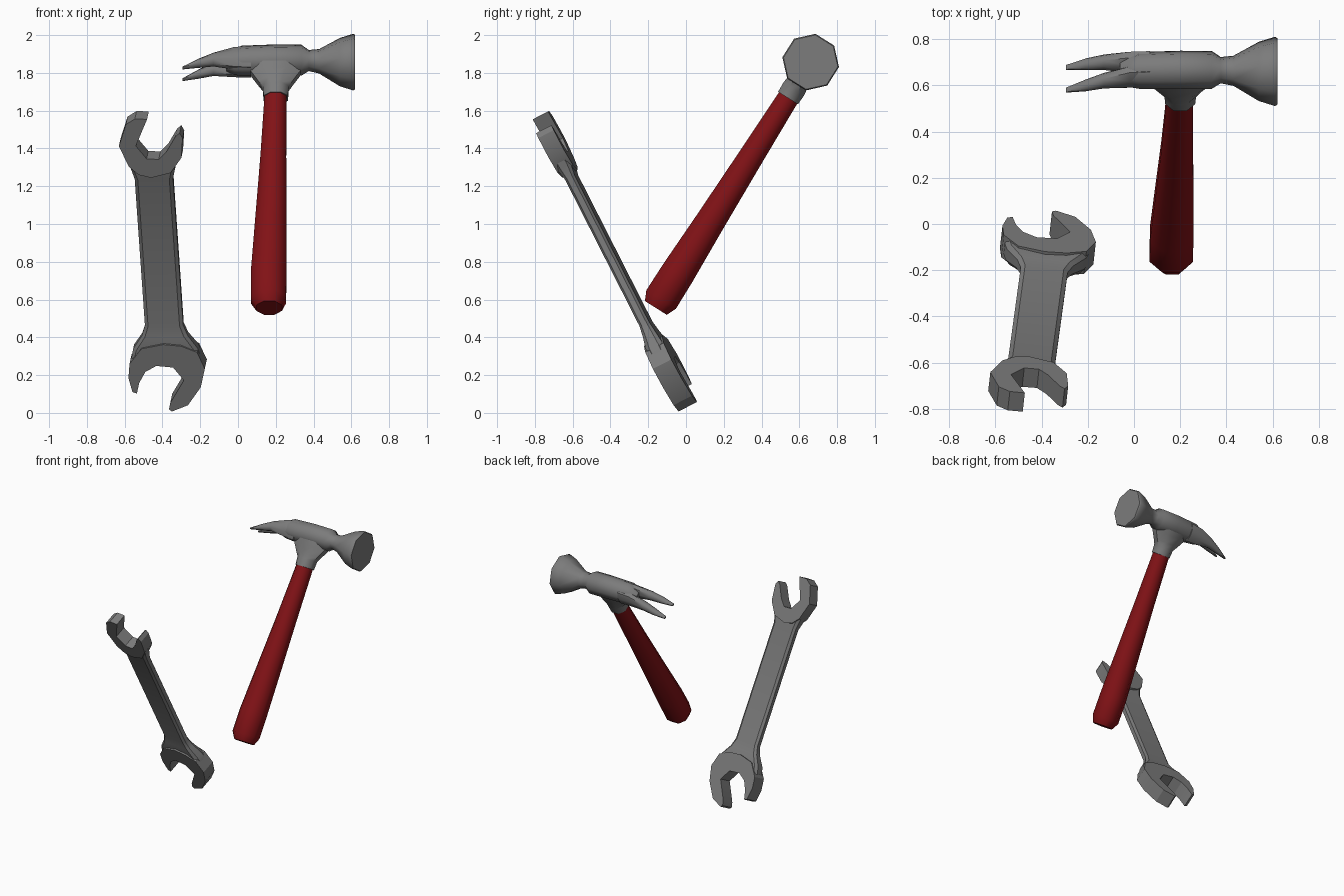
import bpy, bmesh, math
from mathutils import Vector

if "Cube" in bpy.data.objects:
    bpy.data.objects.remove(bpy.data.objects["Cube"])


def material(name, rgb):
    m = bpy.data.materials.new(name)
    m.use_nodes = True
    m.diffuse_color = (*rgb, 1)
    m.node_tree.nodes["Principled BSDF"].inputs["Base Color"].default_value = (*rgb, 1)
    return m


STEEL = material("grey steel", (0.2, 0.2, 0.2))
RED = material("red grip", (0.22, 0.006, 0.008))


def finish(bm, name, mat, angle):
    bmesh.ops.recalc_face_normals(bm, faces=bm.faces)
    me = bpy.data.meshes.new(name)
    bm.to_mesh(me)
    bm.free()
    me.materials.append(mat)
    ob = bpy.data.objects.new(name, me)
    bpy.context.collection.objects.link(ob)
    bpy.ops.object.select_all(action='DESELECT')
    ob.select_set(True)
    bpy.context.view_layer.objects.active = ob
    bpy.ops.object.shade_smooth_by_angle(angle=math.radians(angle))
    return ob


def loft(bm, rings):
    """Skin a list of equal-length point rings and cap both ends."""
    loops = [[bm.verts.new(p) for p in ring] for ring in rings]
    n = len(loops[0])
    for a, b in zip(loops, loops[1:]):
        for i in range(n):
            j = (i + 1) % n
            bm.faces.new((a[i], a[j], b[j], b[i]))
    bm.faces.new(loops[0])
    bm.faces.new(loops[-1])


def octagon(centre, a, b):
    """Eight-sided ring with half-axes a and b, flats facing the axes."""
    angles = [math.radians(22.5 + 45 * i) for i in range(8)]
    return [centre + a * math.cos(t) + b * math.sin(t) for t in angles]


# ---------------- Hammer ----------------
HO = Vector((0, 0.66, 1.857))
X = Vector((1, 0, 0))
U = Vector((0, 0.533, 0.846))       # up along the handle
W = Vector((0, 0.846, -0.533))      # across the head


def hp(x, u, w=0.0):
    return HO + X * x + U * u + W * w


# Head body, neck and striking face: (x, u centre, u radius, w radius)
bm = bmesh.new()
body = [(-0.06, -0.005, 0.045, 0.05), (-0.02, 0.002, 0.070, 0.07),
        (0.02, 0.008, 0.082, 0.08), (0.20, 0.012, 0.085, 0.084),
        (0.335, 0.012, 0.083, 0.084), (0.375, 0.010, 0.056, 0.058),
        (0.43, 0.005, 0.066, 0.066), (0.54, 0.0, 0.130, 0.130),
        (0.61, 0.0, 0.152, 0.152), (0.62, 0.0, 0.146, 0.146)]
loft(bm, [octagon(hp(x, u), U * ru, W * rw) for x, u, ru, rw in body])
finish(bm, "hammer_head", STEEL, 50)

# Pair of claws curving down: (x, u centre, w centre, u radius, w radius)
claw = [(0.07, 0.006, 0.036, 0.072, 0.042), (-0.02, 0.004, 0.038, 0.066, 0.040),
        (-0.13, -0.010, 0.047, 0.038, 0.033), (-0.21, -0.038, 0.054, 0.024, 0.026),
        (-0.295, -0.070, 0.058, 0.006, 0.012)]
bm = bmesh.new()
for side in (-1, 1):
    loft(bm, [octagon(hp(x, u, side * w + 0.006), U * ru, W * rw)
              for x, u, w, ru, rw in claw])
finish(bm, "hammer_claws", STEEL, 50)

# Socket flaring up into the head: (u, x centre, x radius, w radius)
socket = [(-0.225, 0.20, 0.070, 0.067), (-0.165, 0.20, 0.074, 0.070),
          (-0.13, 0.198, 0.100, 0.064), (-0.07, 0.198, 0.142, 0.068),
          (0.0, 0.185, 0.175, 0.074)]
bm = bmesh.new()
loft(bm, [octagon(hp(x, u), X * rx, W * rw) for u, x, rx, rw in socket])
finish(bm, "hammer_socket", STEEL, 50)

# Tapered handle leaning slightly sideways: (u, x centre, x radius, w radius)
grip = [(-0.20, 0.199, 0.062, 0.061), (-0.60, 0.187, 0.074, 0.072),
        (-1.00, 0.174, 0.090, 0.085), (-1.32, 0.163, 0.102, 0.098),
        (-1.485, 0.161, 0.101, 0.100), (-1.538, 0.165, 0.074, 0.074)]
bm = bmesh.new()
loft(bm, [octagon(hp(x, u), X * rx, W * rw) for u, x, rx, rw in grip])
finish(bm, "hammer_handle", RED, 50)

# ---------------- Wrench ----------------
WO = Vector((-0.415, -0.394, 0.83))
D = Vector((0.062, 0.452, -0.89)).normalized()            # down the shaft
S = X - Vector((0, 0.89, 0.452)) * 0.10
S = (S - D * S.dot(D)).normalized()                       # across the shaft
N = S.cross(D)                                            # through the thickness


def wp(s, t, n=0.0):
    return WO + S * s - D * t * 0.985 + N * n


# Shaft with chamfered edges and flared neck: (t, half width, half thickness)
shaft = [(0.585, 0.130, 0.041), (0.54, 0.118, 0.040), (0.475, 0.102, 0.028),
         (-0.41, 0.102, 0.028), (-0.47, 0.122, 0.036), (-0.545, 0.172, 0.048),
         (-0.60, 0.185, 0.048)]
bm = bmesh.new()
rings = []
for t, h, k in shaft:
    c, e = h - 0.018, k * 0.55
    rings.append([wp(s, t, n) for s, n in (
        (h, -e), (h, e), (c, k), (-c, k), (-h, e), (-h, -e), (-c, -k), (c, -k))])
loft(bm, rings)
finish(bm, "wrench_shaft", STEEL, 30)

# Open jaws: outlines in (s, t), extruded through the thickness
upper = [(-0.01, 0.85), (-0.075, 0.853), (-0.125, 0.82), (-0.170, 0.69),
         (-0.125, 0.565), (-0.075, 0.515), (-0.01, 0.497), (0.095, 0.525),
         (0.158, 0.615), (0.172, 0.735), (0.158, 0.765), (0.135, 0.745),
         (0.082, 0.655), (0.037, 0.607), (-0.027, 0.612), (-0.080, 0.69)]
lower = [(-0.204, -0.705), (-0.188, -0.79), (-0.165, -0.80), (-0.148, -0.735),
         (-0.112, -0.67), (-0.051, -0.634), (0.038, -0.645), (0.090, -0.723),
         (0.009, -0.86), (0.0, -0.897), (0.016, -0.91), (0.103, -0.873),
         (0.178, -0.765), (0.206, -0.655), (0.171, -0.555), (0.088, -0.517),
         (-0.006, -0.506), (-0.124, -0.53), (-0.193, -0.62)]
for name, outline, half in (("wrench_upper_jaw", upper, 0.046),
                            ("wrench_lower_jaw", lower, 0.055)):
    bm = bmesh.new()
    loft(bm, [[wp(s, t, n) for s, t in outline] for n in (-half, half)])
    finish(bm, name, STEEL, 30)
